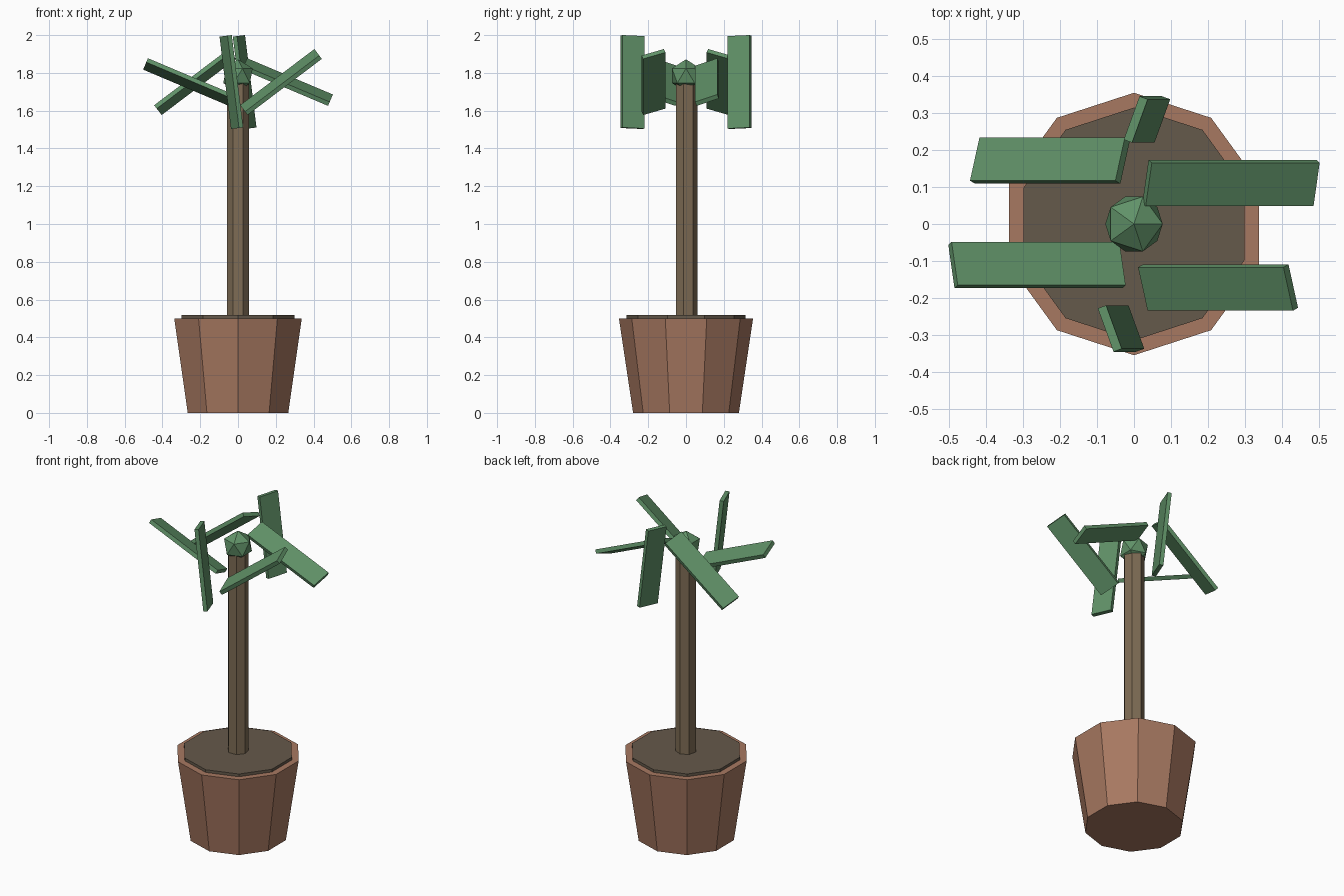
import bpy
from math import cos, sin, pi

if "Cube" in bpy.data.objects:
    bpy.data.objects.remove(bpy.data.objects["Cube"])


def material(name, rgb):
    m = bpy.data.materials.new(name)
    m.diffuse_color = (*rgb, 1)
    m.use_nodes = True
    m.node_tree.nodes["Principled BSDF"].inputs["Base Color"].default_value = m.diffuse_color
    return m


terracotta = material("terracotta", (0.39, 0.19, 0.12))
earth = material("earth", (0.13, 0.10, 0.07))
bark = material("bark", (0.21, 0.15, 0.09))
green = material("green", (0.12, 0.29, 0.14))


def finish(name, mat):
    ob = bpy.context.object
    ob.name = name
    ob.data.materials.append(mat)
    return ob


def tapered(name, sides, r_bottom, r_top, z0, z1, mat):
    bpy.ops.mesh.primitive_cone_add(vertices=sides, radius1=r_bottom, radius2=r_top,
                                    depth=z1 - z0, location=(0, 0, (z0 + z1) / 2))
    return finish(name, mat)


# Pot, soil disc and trunk
tapered("pot", 10, 0.28, 0.355, 0, 0.5, terracotta)
tapered("soil", 10, 0.315, 0.315, 0.47, 0.517, earth)
tapered("trunk", 7, 0.06, 0.06, 0.5, 1.76, bark)

# Faceted bud on top of the trunk
bpy.ops.mesh.primitive_ico_sphere_add(subdivisions=1, radius=0.087, location=(0, 0, 1.785))
finish("crown_bud", green)

# Six tilted slab leaves in a ring
for i in range(6):
    a = 0.4 + i * pi / 3
    bpy.ops.mesh.primitive_cube_add(size=1, rotation=(0.35, a, 0),
                                    location=(0.285 * cos(a), 0.285 * sin(a), 1.7515))
    leaf = finish(f"leaf_{i + 1}", green)
    leaf.scale = (0.493, 0.125, 0.024)
